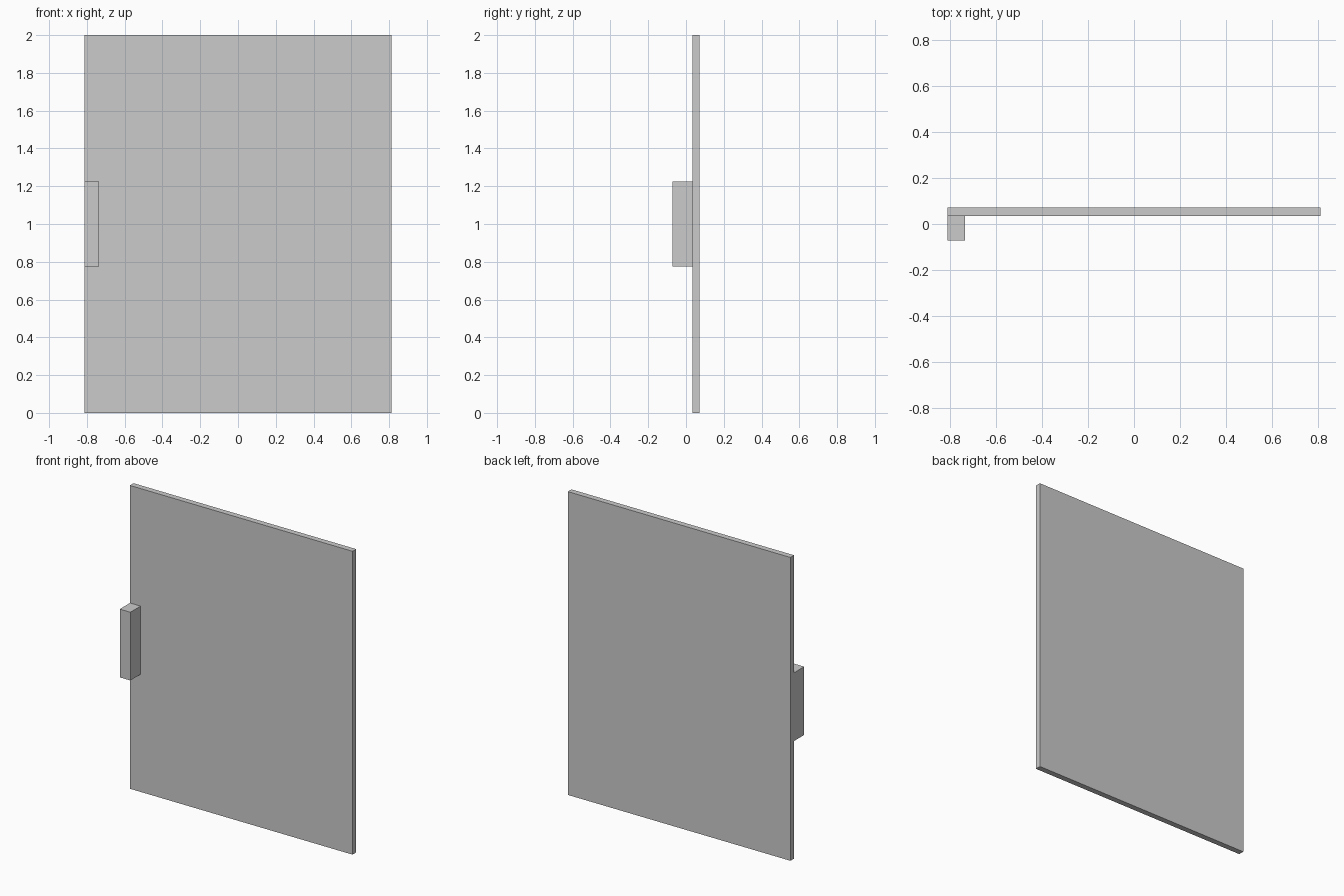
import bpy
from mathutils import Vector

if "Cube" in bpy.data.objects:
    bpy.data.objects.remove(bpy.data.objects["Cube"])


def box(name, low, high):
    low, high = Vector(low), Vector(high)
    bpy.ops.mesh.primitive_cube_add(size=1, location=(low + high) / 2)
    obj = bpy.context.object
    obj.name = name
    obj.scale = high - low
    bpy.ops.object.transform_apply(location=False, rotation=False, scale=True)
    return obj


HALF_WIDTH = 0.812
HALF_DEPTH = 0.072
PANEL_FRONT = 0.034

# Flat door slab
box("door_panel", (-HALF_WIDTH, PANEL_FRONT, 0), (HALF_WIDTH, HALF_DEPTH, 2))

# Block handle flush with the left edge, on the front face
box("handle", (-HALF_WIDTH, -HALF_DEPTH, 0.775), (-0.735, PANEL_FRONT, 1.225))
